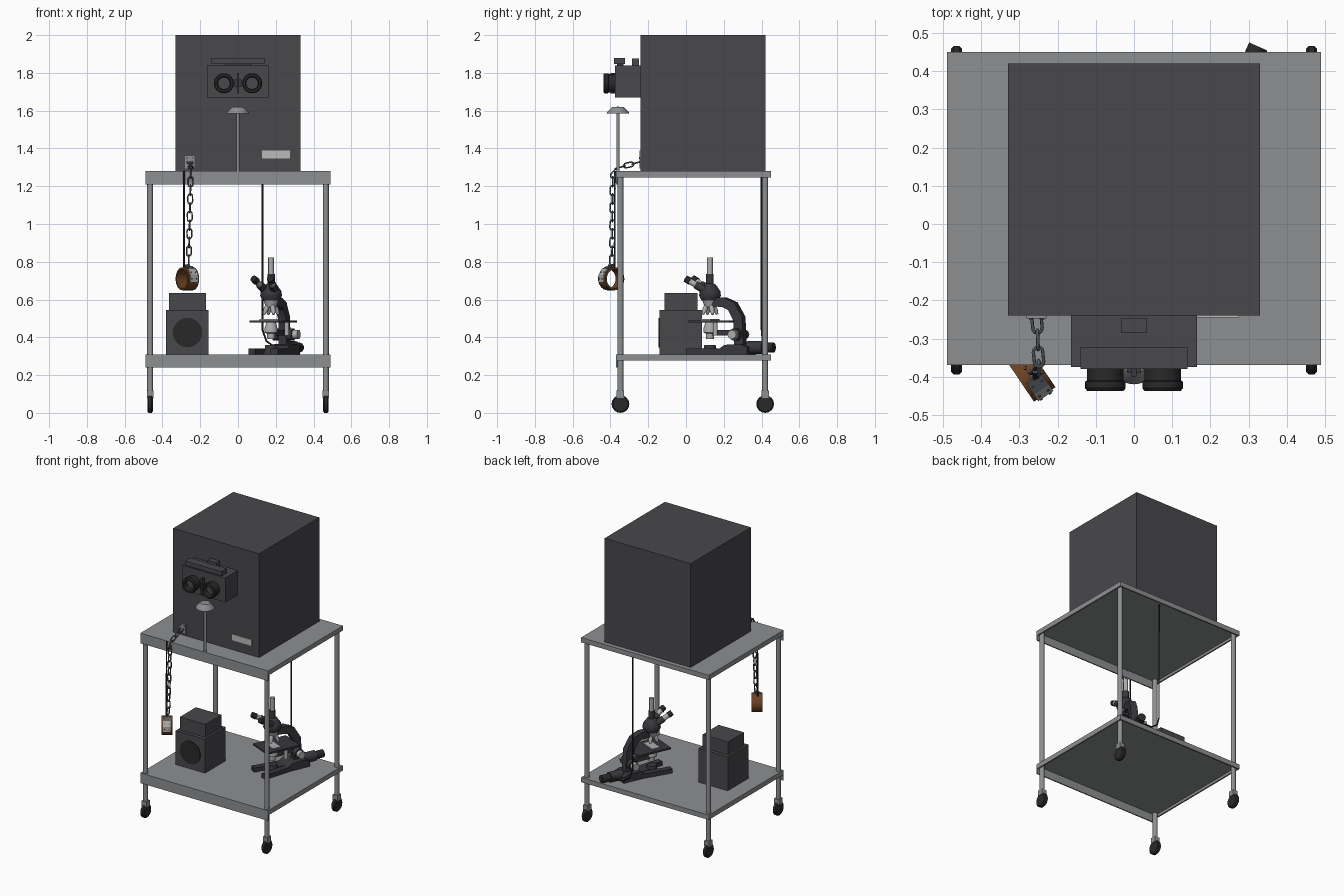
import bpy, bmesh, math
from mathutils import Matrix, Vector

if "Cube" in bpy.data.objects:
    bpy.data.objects.remove(bpy.data.objects["Cube"], do_unlink=True)


def material(name, *rgb):
    m = bpy.data.materials.new(name)
    m.use_nodes = True
    m.diffuse_color = (*rgb, 1)
    m.node_tree.nodes["Principled BSDF"].inputs["Base Color"].default_value = (*rgb, 1)
    return m


CHARCOAL = material("charcoal paint", .065, .063, .07)
GREY = material("grey metal", .27, .275, .285)
BLACK = material("black rubber", .022, .022, .023)
ENAMEL = material("dark enamel", .04, .04, .047)
SILVER = material("silver", .42, .43, .43)
LABEL = material("pale label", .5, .5, .49)
STEEL = material("chain steel", .1, .105, .115)
LEATHER = material("brown leather", .15, .055, .018)
WORLD = Matrix()


def finish(bm, name, mat, matrix=WORLD):
    """Clean up, shade and link a mesh."""
    bmesh.ops.remove_doubles(bm, verts=bm.verts, dist=1e-5)
    bmesh.ops.recalc_face_normals(bm, faces=bm.faces)
    bm.transform(matrix)
    for f in bm.faces:
        f.smooth = True
    for e in bm.edges:
        e.smooth = len(e.link_faces) == 2 and e.calc_face_angle() < 0.6
    me = bpy.data.meshes.new(name)
    bm.to_mesh(me)
    bm.free()
    me.materials.append(mat)
    ob = bpy.data.objects.new(name, me)
    bpy.context.collection.objects.link(ob)
    return ob


def box(name, mat, lo, hi, base=WORLD):
    bm = bmesh.new()
    lo, hi = Vector(lo), Vector(hi)
    size = Matrix.Diagonal((*(hi - lo), 1))
    bmesh.ops.create_cube(bm, size=1, matrix=Matrix.Translation((lo + hi) / 2) @ size)
    return finish(bm, name, mat, base)


def lathe(name, mat, profile, origin, axis=(0, 0, 1), seg=24, base=WORLD):
    """Revolve (radius, height) points around an axis."""
    bm = bmesh.new()
    rings = [[bm.verts.new((r * math.cos(a), r * math.sin(a), h))
              for a in (math.tau * i / seg for i in range(seg))] for r, h in profile]
    for a, b in zip(rings, rings[1:]):
        for i in range(seg):
            j = (i + 1) % seg
            bm.faces.new((a[i], a[j], b[j], b[i]))
    turn = Vector(axis).to_track_quat('Z', 'Y').to_matrix().to_4x4()
    return finish(bm, name, mat, base @ Matrix.Translation(origin) @ turn)


def rod(name, mat, r, length, origin, axis=(0, 0, 1), seg=20, base=WORLD, r2=None):
    r2 = r if r2 is None else r2
    return lathe(name, mat, [(0, 0), (r, 0), (r2, length), (0, length)], origin, axis, seg, base)


def prism(name, mat, outline, half, base=WORLD):
    """Extrude a (y, z) outline along x."""
    bm = bmesh.new()
    face = bm.faces.new([bm.verts.new((-half, y, z)) for y, z in outline])
    new = bmesh.ops.extrude_face_region(bm, geom=[face])["geom"]
    bmesh.ops.translate(bm, vec=(2 * half, 0, 0), verts=[v for v in new if isinstance(v, bmesh.types.BMVert)])
    return finish(bm, name, mat, base)


def wire(name, mat, paths, radius, cyclic=False):
    cu = bpy.data.curves.new(name, 'CURVE')
    cu.dimensions, cu.bevel_depth, cu.bevel_resolution = '3D', radius, 1
    for path in paths:
        s = cu.splines.new('POLY')
        s.points.add(len(path) - 1)
        for p, co in zip(s.points, path):
            p.co = (*co, 1)
        s.use_cyclic_u = cyclic
    cu.materials.append(mat)
    ob = bpy.data.objects.new(name, cu)
    bpy.context.collection.objects.link(ob)
    bpy.ops.object.select_all(action='DESELECT')
    ob.select_set(True)
    bpy.context.view_layer.objects.active = ob
    bpy.ops.object.convert(target='MESH')


# Trolley: two lipped shelves with a deeper front apron
for name, top in (("upper_shelf", 1.28), ("lower_shelf", .31)):
    box(name, GREY, (-.49, -.37, top - .015), (.49, .45, top))
    box(name + "_apron", GREY, (-.49, -.37, top - .07), (.49, -.362, top))
    box(name + "_back_lip", GREY, (-.49, .44, top - .033), (.49, .45, top))
    for s in (-1, 1):
        box(name + "_side_lip", GREY, (s * .485 - .005, -.37, top - .033), (s * .485 + .005, .45, top))

# Legs and casters
for x in (-.465, .465):
    for y in (-.347, .419):
        rod("leg", GREY, .016, 1.16, (x, y, .105), seg=16)
        box("caster_fork", GREY, (x - .018, y - .02, .08), (x + .018, y + .02, .118))
        lathe("caster_wheel", BLACK, [(0, -.014), (.04, -.014), (.047, -.008), (.047, .008),
                                      (.04, .014), (0, .014)], (x, y, .047), (1, 0, 0), 16)

# Viewing cabinet with label
box("cabinet", CHARCOAL, (-.33, -.24, 1.28), (.33, .42, 2))
box("cabinet_label", LABEL, (.127, -.245, 1.348), (.275, -.24, 1.39))

# Binocular viewer
box("viewer_housing", CHARCOAL, (-.165, -.375, 1.67), (.165, -.24, 1.84))
box("viewer_bar_mount", ENAMEL, (-.07, -.365, 1.84), (.07, -.33, 1.85))
box("viewer_bar", CHARCOAL, (-.14, -.38, 1.848), (.14, -.322, 1.878))
box("viewer_block", CHARCOAL, (-.034, -.285, 1.84), (.034, -.248, 1.875))
box("viewer_divider", ENAMEL, (-.006, -.4, 1.69), (.006, -.375, 1.8))
box("viewer_clip", ENAMEL, (-.018, -.39, 1.725), (.018, -.375, 1.765))
for s in (-1, 1):
    lathe("viewer_eyepiece", BLACK, [(.048, 0), (.048, .035), (.053, .038), (.053, .055), (.048, .062),
                                     (.036, .062), (.032, .03)], (s * .075, -.375, 1.745), (0, -1, 0), 32)
    rod("viewer_lens", CHARCOAL, .034, .03, (s * .075, -.375, 1.745), (0, -1, 0), 32)

# Chin rest on a pole
rod("chin_rest_pole", GREY, .009, .32, (0, -.36, 1.275), seg=12)
lathe("chin_rest", GREY, [(0, 0), (.06, 0), (.058, .006), (.032, .034), (0, .036)], (0, -.36, 1.585), seg=24)

# Wall plate and chain hanging over the shelf edge
box("chain_plate", GREY, (-.281, -.247, 1.295), (-.229, -.24, 1.36))
for x in (-.27, -.24):
    rod("plate_screw", STEEL, .005, .004, (x, -.246, 1.35), (0, -1, 0), 10)
path = [Vector(p) for p in ((-.255, -.24, 1.33), (-.25, -.35, 1.3), (-.25, -.388, 1.255), (-.262, -.392, .77))]
links, walked = [], .02
for a, b in zip(path, path[1:]):
    run, length = (b - a).normalized(), (b - a).length
    while walked < length:
        centre = a + run * walked
        side = Vector((1, 0, 0))
        if len(links) % 2:
            side = run.cross(side).normalized()
        link = []
        for i in range(12):
            t = math.tau * i / 12
            stretch = math.copysign(.012, math.cos(t))
            link.append(centre + run * (math.cos(t) * .015 + stretch) + side * (math.sin(t) * .013))
        links.append(link)
        walked += .046
    walked -= length
wire("chain", STEEL, links, .0045, True)

# Leather cuff with metal buckle
cuff = Matrix.Translation((-.268, -.396, .71)) @ Matrix.Rotation(math.radians(34), 4, 'Z')
lathe("cuff_band", LEATHER, [(.061, -.034), (.061, .034), (.051, .034), (.051, -.034), (.061, -.034)],
      (0, 0, 0), (1, 0, 0), 28, cuff)
for angle in (0, -32, -64):
    plate = cuff @ Matrix.Rotation(math.radians(angle), 4, 'X')
    box("cuff_buckle", SILVER if angle > -60 else STEEL, (-.024, -.066, -.019), (.024, -.056, .019), plate)
    for x in (-.014, .014):
        rod("buckle_rivet", STEEL, .004, .003, (x, -.066, 0), (0, -1, 0), 8, plate)
box("cuff_staple", STEEL, (-.006, -.015, .055), (.006, .015, .075), cuff)

# Hanging cables
wire("front_cable", BLACK, [[(-.285, -.376, 1.28), (-.285, -.378, .76)]], .005)
wire("rear_cable", BLACK, [[(.13, .4, 1.27), (.13, .4, .44), (.15, .405, .38), (.2, .41, .345), (.29, .41, .345)]], .005)

# Speaker cabinet
box("speaker_body", CHARCOAL, (-.38, -.14, .31), (-.155, .085, .545))
box("speaker_top", CHARCOAL, (-.365, -.115, .545), (-.17, .06, .635))
rod("speaker_cone", BLACK, .078, .006, (-.267, -.14, .425), (0, -1, 0), 32)

# Microscope, turned on the lower shelf
M = Matrix.Translation((.175, .127, .31)) @ Matrix.Rotation(math.radians(-24), 4, 'Z')
prism("microscope_arm", ENAMEL, [(.02, .3), (.09, .3), (.15, .275), (.195, .2), (.205, .03), (.15, .03),
                                 (.145, .18), (.115, .235), (.08, .25), (.02, .255)], .023, M)
prism("microscope_base", ENAMEL, [(.08, 0), (.24, 0), (.24, .04), (.2, .055), (.11, .05), (.08, .03)], .06, M)
rod("base_light", ENAMEL, .04, .05, (0, 0, 0), base=M, r2=.03)
box("base_bridge", ENAMEL, (-.025, 0, 0), (.025, .1, .032), M)
rod("rear_lamp", ENAMEL, .034, .09, (0, .22, .036), (0, 1, 0), base=M)
rod("rear_lamp_cap", BLACK, .026, .06, (0, .31, .036), (0, 1, 0), base=M)
box("stage", ENAMEL, (-.085, -.09, .168), (.085, .15, .18), M)
box("stage_slide", SILVER, (-.055, -.03, .18), (.055, .03, .186), M)
lathe("condenser", SILVER, [(0, .08), (.02, .08), (.022, .11), (.034, .115), (.034, .14), (.025, .168), (0, .168)],
      (0, 0, 0), base=M)
box("condenser_bracket", ENAMEL, (-.015, .02, .1), (.015, .16, .13), M)
lathe("head", ENAMEL, [(0, .28), (.045, .285), (.058, .31), (.055, .335), (.03, .37), (.02, .375), (.02, .425),
                       (0, .425)], (0, 0, 0), base=M)
rod("photo_tube", SILVER, .015, .09, (0, 0, .423), base=M)
rod("nosepiece", SILVER, .028, .04, (0, 0, .25), base=M, r2=.042)
for i in range(4):
    a = math.tau * (i + .5) / 4
    out = Vector((math.cos(a) * .45, math.sin(a) * .45, -1)).normalized()
    start = Vector((math.cos(a) * .018, math.sin(a) * .018, .262))
    lathe("objective", SILVER, [(0, 0), (.013, 0), (.013, .03), (.007, .055), (0, .055)], start, out, 14, M)
for s in (-1, 1):
    # Eyepieces, feet and focus knobs on both sides
    aim = Vector((s * .18, -.83, .5)).normalized()
    start = Vector((s * .026, -.015, .338))
    rod("ocular_tube", ENAMEL, .021, .06, start, aim, base=M)
    rod("ocular_sleeve", SILVER, .016, .035, start + aim * .06, aim, base=M)
    rod("ocular_cup", BLACK, .02, .03, start + aim * .095, aim, base=M, r2=.018)
    foot = M @ Matrix.Translation((s * .05, .02, 0)) @ Matrix.Rotation(s * .12, 4, 'Z')
    box("base_foot", ENAMEL, (-.02, -.125, 0), (.02, .14, .03), foot)
    rod("coarse_knob", ENAMEL, .032, .035, (s * .022, .165, .105), (s, 0, 0), base=M)
    rod("fine_knob", SILVER, .024, .03, (s * .057, .165, .105), (s, 0, 0), base=M)
rod("stage_knob", SILVER, .012, .07, (.065, .06, .1), base=M, seg=14)
